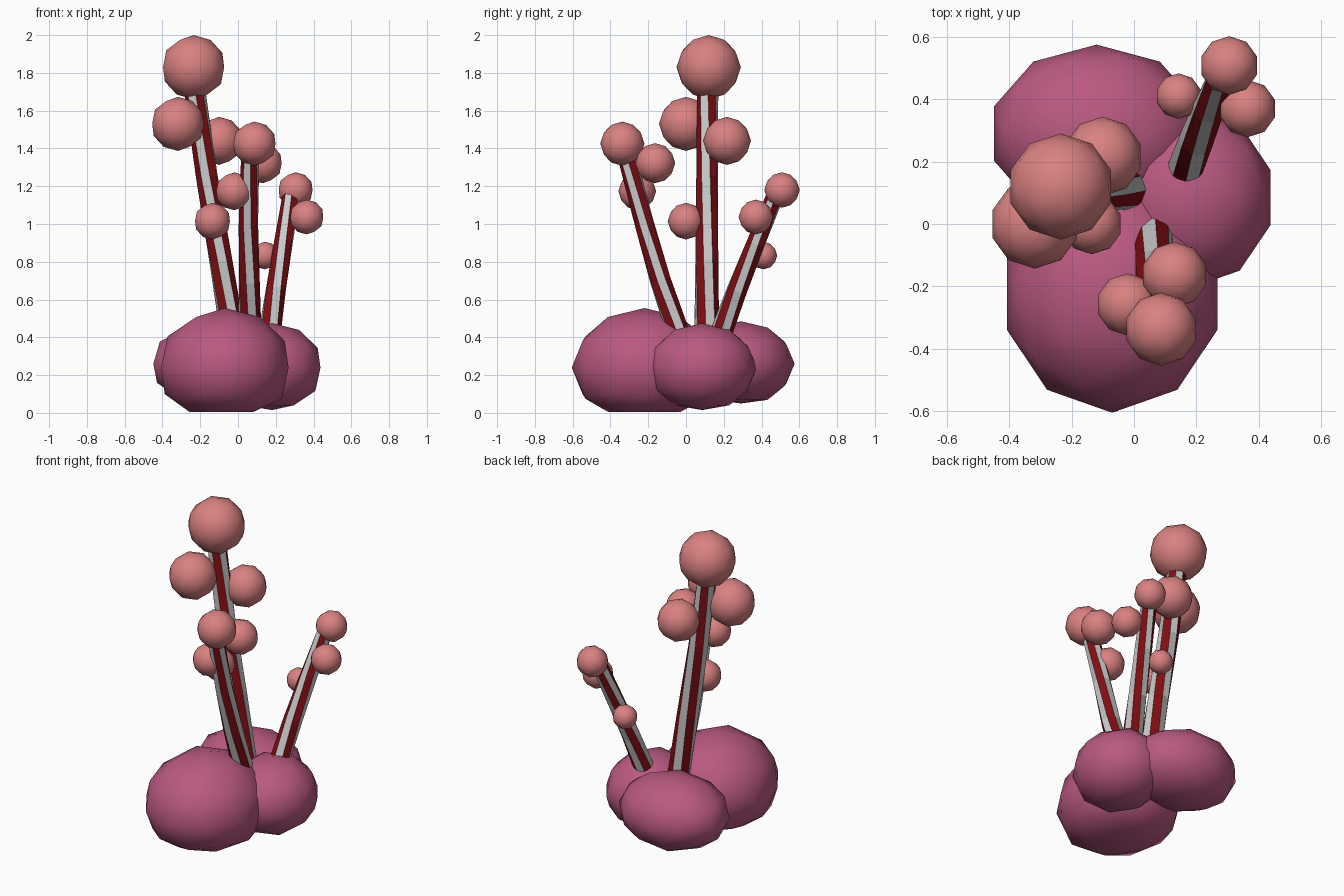
import bpy, bmesh, math
from mathutils import Vector

if "Cube" in bpy.data.objects:
    bpy.data.objects.remove(bpy.data.objects["Cube"])


def material(name, rgb):
    m = bpy.data.materials.new(name)
    m.diffuse_color = (*rgb, 1)
    m.use_nodes = True
    m.node_tree.nodes["Principled BSDF"].inputs["Base Color"].default_value = m.diffuse_color
    return m


PINK = material("pink", (0.70, 0.22, 0.22))
PLUM = material("plum", (0.49, 0.10, 0.22))
RED = material("dark_red", (0.22, 0.004, 0.006))
PALE = material("pale_grey", (0.62, 0.62, 0.62))


def ball(name, centre, radii, mat, floor=None):
    """Coarse smooth icosphere; floor flattens the underside."""
    bpy.ops.mesh.primitive_ico_sphere_add(subdivisions=2, radius=1)
    ob = bpy.context.object
    ob.name = name
    for v in ob.data.vertices:
        v.co = Vector(c + r * k for c, r, k in zip(centre, radii, v.co))
        if floor is not None:
            v.co.z = max(v.co.z, floor)
    ob.data.materials.append(mat)
    bpy.ops.object.shade_smooth()


def stalk(name, path, r0, r1, sides=8, twist=-45, start=0):
    """Tapered, twisted tube with alternating stripes along its length."""
    pts = [Vector(p) for p in path]
    bm = bmesh.new()
    rings = []
    for i, p in enumerate(pts):
        t = (p.z - pts[0].z) / (pts[-1].z - pts[0].z)
        d = (pts[min(i + 1, len(pts) - 1)] - pts[max(i - 1, 0)]).normalized()
        side = Vector((0, 1, 0)).cross(d).normalized()
        up = d.cross(side)
        r = r0 + (r1 - r0) * t
        ring = []
        for k in range(sides):
            a = math.radians(start + twist * t) + 2 * math.pi * k / sides
            ring.append(bm.verts.new(p + r * (math.cos(a) * side + math.sin(a) * up)))
        rings.append(ring)
    for a, b in zip(rings, rings[1:]):
        for k in range(sides):
            n = (k + 1) % sides
            bm.faces.new((a[k], a[n], b[n], b[k])).material_index = k % 2
    bm.faces.new(rings[0][::-1])
    bm.faces.new(rings[-1])
    me = bpy.data.meshes.new(name)
    bm.to_mesh(me)
    bm.free()
    me.materials.append(PALE)
    me.materials.append(RED)
    bpy.context.collection.objects.link(bpy.data.objects.new(name, me))


# Lumpy base
ball("base_front", (-0.07, -0.22, 0.24), (0.355, 0.385, 0.315), PLUM, 0.005)
ball("base_right", (0.18, 0.085, 0.24), (0.27, 0.29, 0.235), PLUM, 0.015)
ball("base_back", (-0.12, 0.29, 0.26), (0.345, 0.285, 0.225), PLUM, 0.05)

# Striped stalks
stalk("stalk_tall", [(-0.01, 0.11, 0.3), (-0.09, 0.11, 0.8),
                     (-0.165, 0.112, 1.25), (-0.235, 0.115, 1.75)], 0.067, 0.056)
stalk("stalk_front", [(0.065, -0.0, 0.3), (0.06, -0.135, 0.7),
                      (0.055, -0.22, 1.0), (0.065, -0.32, 1.38)], 0.063, 0.048)
stalk("stalk_back", [(0.15, 0.14, 0.3), (0.20, 0.27, 0.65),
                     (0.24, 0.37, 0.9), (0.285, 0.48, 1.17)], 0.062, 0.046)

# Round buds: centre and radius
buds = {
    "tall_bud": [(-0.235, 0.12, 1.83, 0.17), (-0.318, 0.0, 1.53, 0.143),
                 (-0.10, 0.217, 1.44, 0.127), (-0.135, 0.0, 1.015, 0.097)],
    "front_bud": [(0.087, -0.337, 1.425, 0.117), (0.13, -0.163, 1.322, 0.106),
                  (-0.02, -0.258, 1.173, 0.1)],
    "back_bud": [(0.305, 0.508, 1.18, 0.094), (0.364, 0.37, 1.037, 0.092),
                 (0.143, 0.41, 0.833, 0.073)],
}
for name, items in buds.items():
    for i, (x, y, z, r) in enumerate(items, 1):
        ball(f"{name}_{i}", (x, y, z), (r, r, r), PINK)
